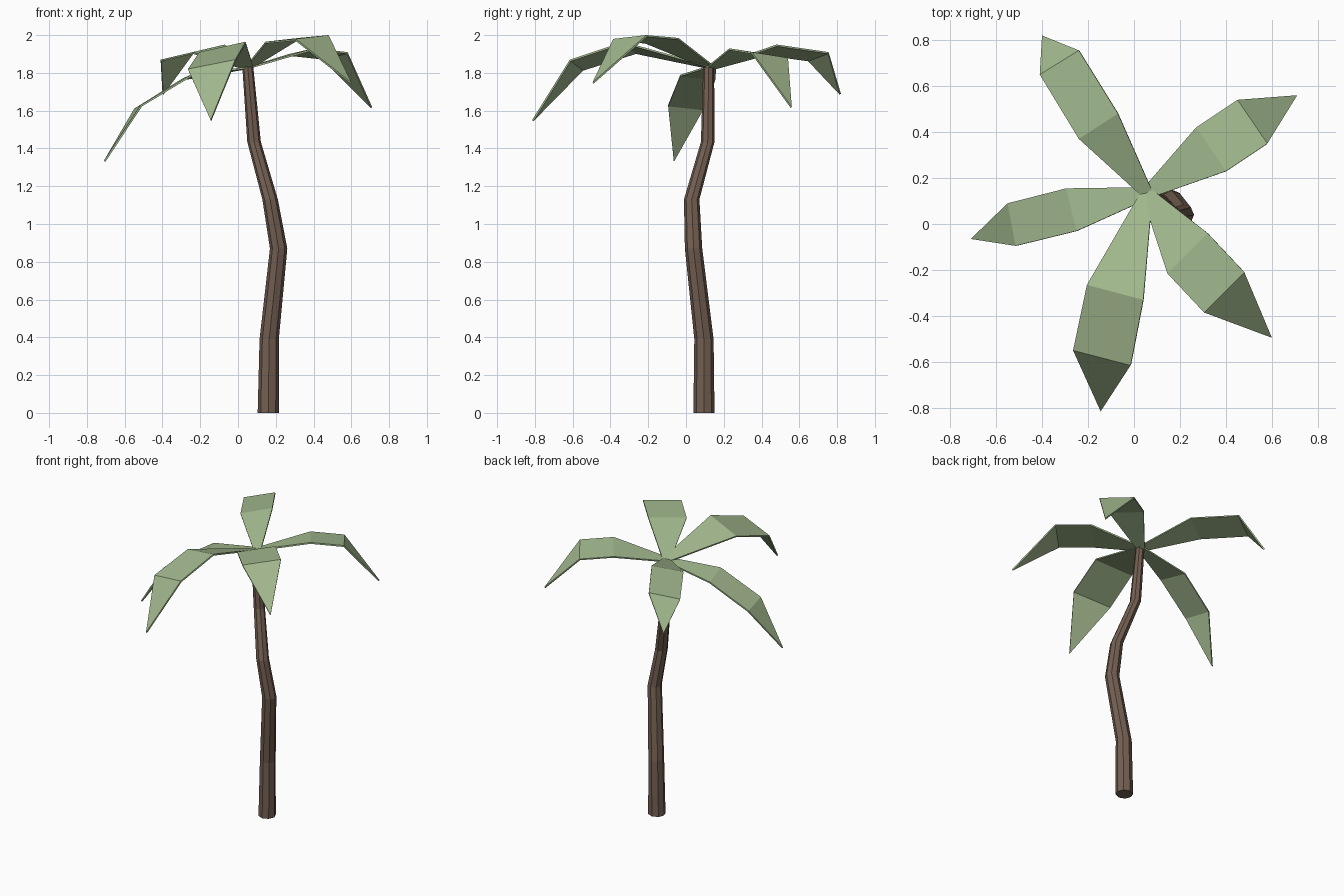
import bpy, bmesh, math
from mathutils import Vector

if "Cube" in bpy.data.objects:
    bpy.data.objects.remove(bpy.data.objects["Cube"])


def material(name, rgb):
    m = bpy.data.materials.new(name)
    m.diffuse_color = (*rgb, 1)
    m.use_nodes = True
    m.node_tree.nodes["Principled BSDF"].inputs["Base Color"].default_value = m.diffuse_color
    return m


BARK = material("bark brown", (0.175, 0.115, 0.085))
LEAF = material("leaf green", (0.36, 0.48, 0.27))


def finish(bm, name, mat):
    me = bpy.data.meshes.new(name)
    bm.to_mesh(me)
    bm.free()
    me.materials.append(mat)
    ob = bpy.data.objects.new(name, me)
    bpy.context.collection.objects.link(ob)
    return ob


# Trunk: tapering octagonal rings along a bent path (x, y, z, radius)
path = [(0.16, 0.095, 0, 0.056), (0.165, 0.095, 0.39, 0.051),
        (0.215, 0.04, 0.87, 0.046), (0.17, 0.03, 1.13, 0.041),
        (0.085, 0.115, 1.435, 0.036), (0.052, 0.12, 1.83, 0.029)]
SIDES = 8
bm = bmesh.new()
rings = []
for x, y, z, r in path:
    angles = [2 * math.pi * i / SIDES for i in range(SIDES)]
    rings.append([bm.verts.new((x + r * math.cos(a), y + r * math.sin(a), z)) for a in angles])
for lo, hi in zip(rings, rings[1:]):
    for i in range(SIDES):
        j = (i + 1) % SIDES
        bm.faces.new((lo[i], lo[j], hi[j], hi[i]))
bm.faces.new(rings[0][::-1])
bm.faces.new(rings[-1])
finish(bm, "trunk", BARK)

# Fronds: left/right edge points at two folds, then the tip (seen looking outward)
CROWN = Vector((0.055, 0.135, 1.832))
fronds = {
    "frond_back_right": [(0.27, 0.42, 1.90), (0.40, 0.23, 1.93),
                         (0.45, 0.54, 1.88), (0.58, 0.35, 1.91), (0.71, 0.56, 1.62)],
    "frond_front_right": [(0.32, -0.04, 1.985), (0.145, -0.215, 1.965),
                          (0.48, -0.21, 2.0), (0.305, -0.385, 1.98), (0.60, -0.495, 1.75)],
    "frond_front": [(0.04, -0.33, 1.965), (-0.205, -0.265, 1.91),
                    (-0.015, -0.615, 1.87), (-0.265, -0.55, 1.82), (-0.145, -0.815, 1.55)],
    "frond_left": [(-0.25, -0.03, 1.79), (-0.295, 0.155, 1.77),
                   (-0.515, -0.095, 1.63), (-0.55, 0.09, 1.61), (-0.71, -0.065, 1.335)],
    "frond_back_left": [(-0.24, 0.37, 1.91), (-0.07, 0.48, 1.95),
                        (-0.41, 0.65, 1.87), (-0.24, 0.755, 1.91), (-0.40, 0.82, 1.69)],
}
for name, pts in fronds.items():
    l1, r1, l2, r2, tip = map(Vector, pts)
    across = (l1 - r1).normalized() * 0.026
    bm = bmesh.new()
    l0, r0, l1, r1, l2, r2, tip = [bm.verts.new(p) for p in
                                   (CROWN + across, CROWN - across, l1, r1, l2, r2, tip)]
    for f in ((l0, r0, r1, l1), (l1, r1, r2, l2), (l2, r2, tip)):
        bm.faces.new(f)
    bm.normal_update()
    for f in bm.faces:                      # upper side faces up
        if f.normal.z < 0:
            f.normal_flip()
    ob = finish(bm, name, LEAF)
    thick = ob.modifiers.new("thickness", 'SOLIDIFY')
    thick.thickness = 0.01
    thick.offset = -1
